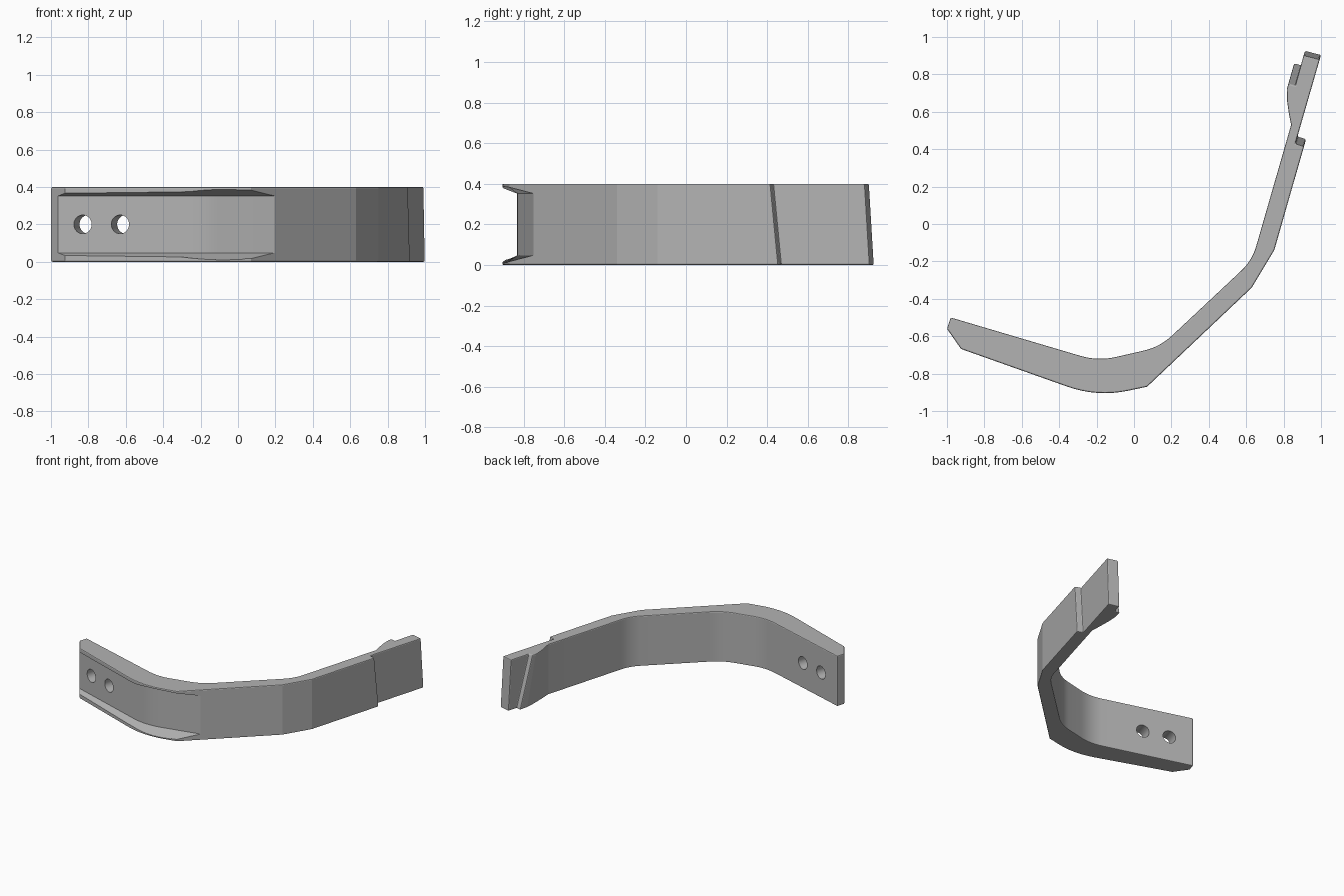
import bpy, bmesh, math
from mathutils import Vector

if "Cube" in bpy.data.objects:
    bpy.data.objects.remove(bpy.data.objects["Cube"], do_unlink=True)

HEIGHT = 0.4
ARM = Vector((0.277, 0.961))      # direction of the long straight arm

steel = bpy.data.materials.new("grey steel")
steel.use_nodes = True
steel.diffuse_color = (0.45, 0.45, 0.45, 1)
steel.node_tree.nodes["Principled BSDF"].inputs["Base Color"].default_value = (0.45, 0.45, 0.45, 1)


def fillet(a, corner, b, reach, steps=8):
    """Rounded corner between the lines corner-a and corner-b."""
    c = Vector(corner)
    p = c + (Vector(a) - c).normalized() * reach
    q = c + (Vector(b) - c).normalized() * reach
    return [p * (1 - t) ** 2 + c * 2 * t * (1 - t) + q * t * t
            for t in (i / steps for i in range(steps + 1))]


def loft(name, bottom, top):
    """Solid between two matching outlines of 3D points."""
    bm = bmesh.new()
    lo = [bm.verts.new(p) for p in bottom]
    hi = [bm.verts.new(p) for p in top]
    bm.faces.new(lo)
    bm.faces.new(hi)
    for i in range(len(lo)):
        j = (i + 1) % len(lo)
        bm.faces.new((lo[i], lo[j], hi[j], hi[i]))
    bmesh.ops.recalc_face_normals(bm, faces=bm.faces)
    mesh = bpy.data.meshes.new(name)
    bm.to_mesh(mesh)
    bm.free()
    ob = bpy.data.objects.new(name, mesh)
    bpy.context.collection.objects.link(ob)
    mesh.materials.append(steel)
    return ob


# Outline of the blade: point plus how far it slides along the arm at the bottom
outer_start, outer_apex, outer_knee = (-0.925, -0.668), (-0.197, -0.926), (0.07, -0.87)
inner_start, inner_apex = (-0.98, -0.5), (-0.192, -0.733)
inner_knee, inner_elbow, arm_inner = (0.139, -0.657), (0.631, -0.196), (0.84, 0.53)

outline = [((-1.0, -0.56), 0), (outer_start, 0)]
outline += [(p, 0) for p in fillet(outer_start, outer_apex, outer_knee, 0.17)]
outline += [(outer_knee, 0), ((0.63, -0.34), 0), ((0.75, -0.14), 0)]
# slanted step and thin end plate
outline += [((0.909, 0.415), 0.04), ((0.863, 0.43), 0.04),
            ((0.993, 0.88), 0.025), ((0.907, 0.902), 0.025)]
# slanted ridge and its ramp down to the arm
outline += [((0.862, 0.74), 0.115), ((0.825, 0.75), 0.115), ((0.817, 0.72), 0.08),
            ((0.818, 0.66), 0.06), ((0.828, 0.59), 0.03), (arm_inner, 0)]
outline += [(p, 0) for p in fillet(arm_inner, inner_elbow, inner_knee, 0.08)]
outline += [(p, 0) for p in fillet(inner_elbow, inner_knee, inner_apex, 0.09)]
outline += [(p, 0) for p in fillet(inner_knee, inner_apex, inner_start, 0.1)]
outline.append((inner_start, 0))

top = [Vector((*p, HEIGHT)) for p, s in outline]
bottom = [Vector((*(Vector(p) + ARM * s), 0)) for p, s in outline]
blade = loft("bent_blade", bottom, top)

bevel = blade.modifiers.new("soft_edges", 'BEVEL')
bevel.width = 0.007
bevel.segments = 2
bevel.limit_method = 'ANGLE'
bevel.angle_limit = math.radians(50)

# Channel cutter: floor curve swept outward with drafted sides
floor_a, floor_c, floor_b = (-1.2, -0.538), (-0.229, -0.849), (0.2, -0.75)
floor = [Vector(floor_a)] + fillet(floor_a, floor_c, floor_b, 0.13) + [Vector(floor_b), Vector((0.3, -0.727))]
REACH, DRAFT, LIP = 0.16, 0.055, 0.048
low = [Vector((p.x, p.y, LIP)) for p in floor]
low += [Vector((p.x, p.y - REACH, LIP - DRAFT)) for p in reversed(floor)]
# drafted sides stay planar per segment because both rims share the curve
high = [Vector((p.x, p.y, HEIGHT - p.z)) for p in low]
cutters = [loft("channel_cutter", low, high)]

# Bolt hole cutters, square to the mounting end
normal = Vector((0.284, 0.959, 0))
for i, x in enumerate((-0.83, -0.63)):
    bpy.ops.mesh.primitive_cylinder_add(
        vertices=40, radius=0.05, depth=0.6,
        location=(x, -0.922 - 0.32 * x, HEIGHT / 2),
        rotation=normal.to_track_quat('Z', 'Y').to_euler())
    hole = bpy.context.object
    hole.name = f"bolt_hole_cutter_{i + 1}"
    hole.data.materials.append(steel)
    cutters.append(hole)

for c in cutters:
    cut = blade.modifiers.new(c.name, 'BOOLEAN')
    cut.operation = 'DIFFERENCE'
    cut.solver = 'EXACT'
    cut.object = c

# Bake the cuts, drop the cutters and shade
bpy.ops.object.select_all(action='DESELECT')
blade.select_set(True)
bpy.context.view_layer.objects.active = blade
for m in list(blade.modifiers):
    bpy.ops.object.modifier_apply(modifier=m.name)
for c in cutters:
    bpy.data.objects.remove(c, do_unlink=True)
bpy.ops.object.shade_smooth_by_angle(angle=math.radians(12))
